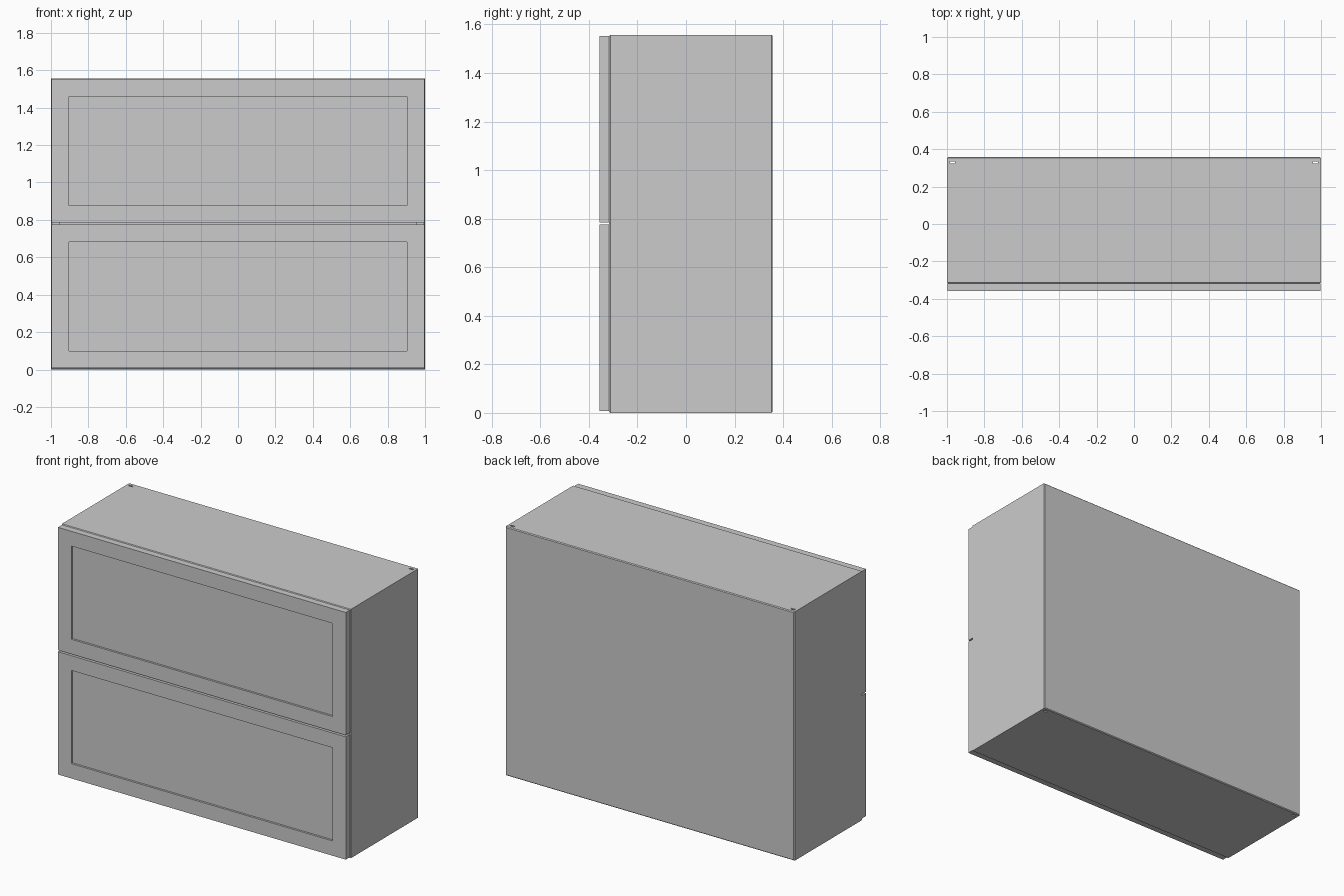
import bpy, bmesh
from mathutils import Vector

if "Cube" in bpy.data.objects:
    bpy.data.objects.remove(bpy.data.objects["Cube"])


def make_box(name, lo, hi, edit=None):
    """Axis-aligned box from two corners, with an optional bmesh edit."""
    lo, hi = Vector(lo), Vector(hi)
    bm = bmesh.new()
    bmesh.ops.create_cube(bm, size=1)
    for v in bm.verts:
        v.co = Vector([(lo[i] + hi[i]) / 2 + v.co[i] * (hi[i] - lo[i]) for i in range(3)])
    bm.normal_update()
    if edit:
        edit(bm)
    mesh = bpy.data.meshes.new(name)
    bm.to_mesh(mesh)
    bm.free()
    obj = bpy.data.objects.new(name, mesh)
    bpy.context.collection.objects.link(obj)
    return obj


def chamfer_front_and_back(bm):
    edges = [e for e in bm.edges
             if abs(e.verts[0].co.y - e.verts[1].co.y) < 1e-4]
    bmesh.ops.bevel(bm, geom=edges, offset=0.005, segments=1, affect='EDGES')


def recess_panel(bm):
    front = [f for f in bm.faces if f.normal.y < -0.9]
    bmesh.ops.inset_region(bm, faces=front, thickness=0.131)
    # second inset keeps the recess walls vertical
    bmesh.ops.inset_region(bm, faces=front, thickness=0.0005)
    bmesh.ops.translate(bm, verts=front[0].verts[:], vec=(0, 0.012, 0))


def cut(target, cutter):
    mod = target.modifiers.new(cutter.name, 'BOOLEAN')
    mod.operation = 'DIFFERENCE'
    mod.solver = 'EXACT'
    mod.object = cutter
    bpy.context.view_layer.objects.active = target
    bpy.ops.object.modifier_apply(modifier=mod.name)
    bpy.data.objects.remove(cutter)


# Carcass: chamfered shell, open at the front behind the doors
carcass = make_box("carcass", (-1, -0.317, 0), (1, 0.357, 1.557), chamfer_front_and_back)
cut(carcass, make_box("cavity", (-0.955, -0.4, 0.045), (0.955, 0.32, 1.512)))

# Narrow slots running down the side boards near the back
for side in (-1, 1):
    xs = sorted((side * 0.958, side * 0.984))
    cut(carcass, make_box("back_slot", (xs[0], 0.323, -0.1), (xs[1], 0.335, 1.7)))

# Two framed door fronts
for name, z0, z1 in (("lower_door", 0.007, 0.775), ("upper_door", 0.785, 1.553)):
    make_box(name, (-0.996, -0.357, z0), (0.996, -0.317, z1), recess_panel)
